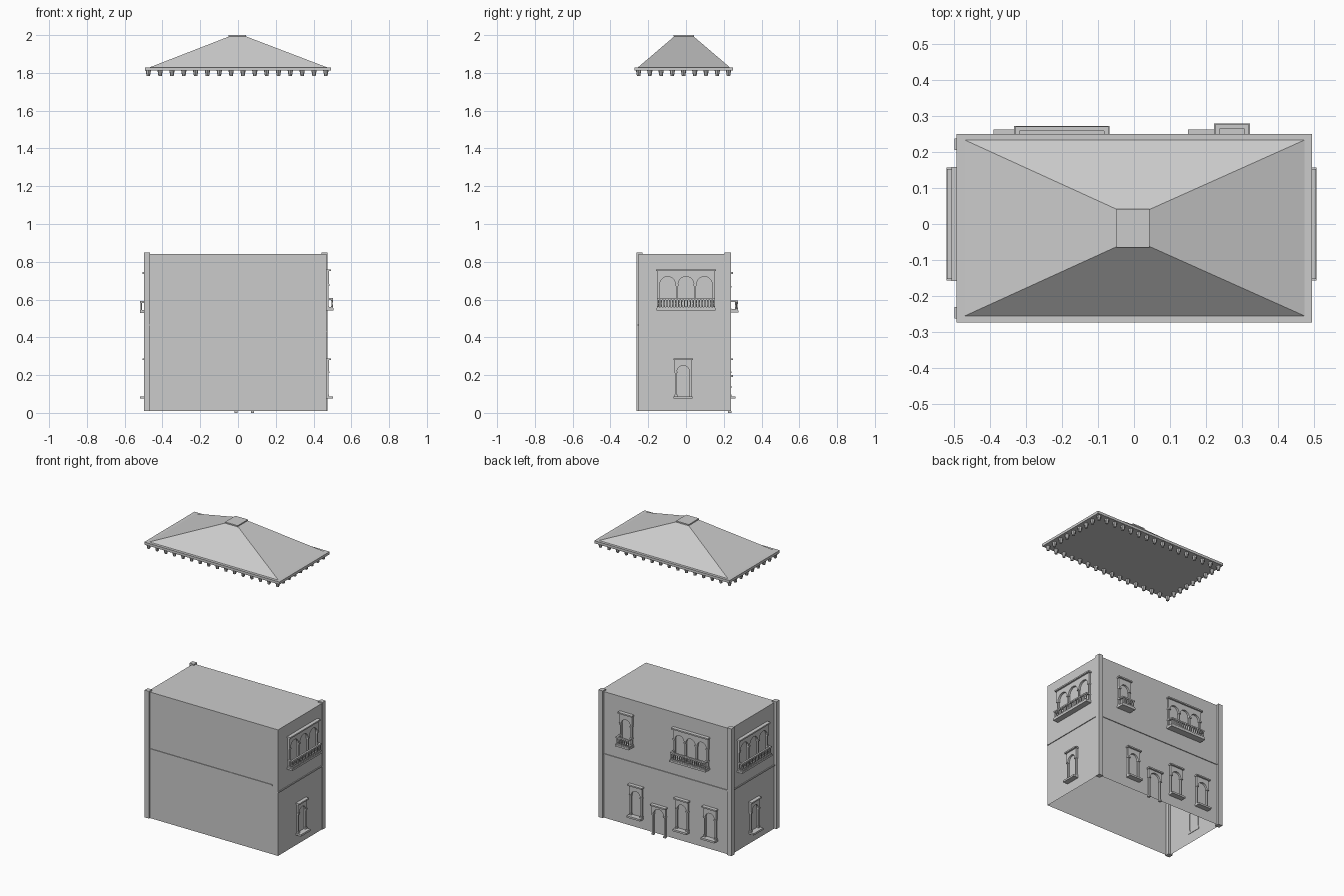
import bpy, bmesh
from math import pi, cos, sin
from mathutils import Matrix, Vector

if "Cube" in bpy.data.objects:
    bpy.data.objects.remove(bpy.data.objects["Cube"])

X0, X1, Y0, Y1 = -0.482, 0.468, -0.252, 0.226   # wall planes
Z0, Z1 = 0.01, 0.84


def box(bm, x0, x1, y0, y1, z0, z1):
    m = Matrix.Translation(((x0 + x1) / 2, (y0 + y1) / 2, (z0 + z1) / 2)) @ \
        Matrix.Diagonal((x1 - x0, y1 - y0, z1 - z0, 1))
    return bmesh.ops.create_cube(bm, size=1, matrix=m)["verts"]


def cone(bm, x, y, z0, z1, r0, r1, n=8):
    bmesh.ops.create_cone(bm, cap_ends=True, segments=n, radius1=r0, radius2=r1, depth=z1 - z0,
                          matrix=Matrix.Translation((x, y, (z0 + z1) / 2)))


def finish(bm, name, loc=(0, 0, 0), turn=0):
    bmesh.ops.recalc_face_normals(bm, faces=bm.faces[:])
    me = bpy.data.meshes.new(name)
    bm.to_mesh(me)
    bm.free()
    ob = bpy.data.objects.new(name, me)
    ob.location = loc
    ob.rotation_euler = (0, 0, turn)
    bpy.context.collection.objects.link(ob)
    return ob


def arcade(bm, half, n, spring, top, y0, y1, r):
    """Flat panel with n round arches cut out of its lower edge."""
    pitch = 2 * (half - 0.006) / n
    pts = [(half, top), (-half, top), (-half, spring)]
    for i in range(n):
        c = -half + 0.006 + pitch * (i + 0.5)
        pts += [(c - r * cos(pi * k / 10), spring + r * sin(pi * k / 10)) for k in range(11)]
    pts.append((half, spring))
    f = bm.faces.new([bm.verts.new((x, y0, z)) for x, z in pts])
    ex = bmesh.ops.extrude_face_region(bm, geom=[f])
    bmesh.ops.translate(bm, vec=(0, y1 - y0, 0),
                        verts=[v for v in ex["geom"] if isinstance(v, bmesh.types.BMVert)])
    return [-half + 0.006 + pitch * i for i in range(n + 1)]


def opening(name, loc, turn, half, n, bottom, top, spring, balcony=0.0, sill=0.036, frame=0.013):
    """Arched window or door; local x runs along the wall, local y points outwards."""
    bm = bmesh.new()
    r = (half - 0.006) / n - 0.007
    posts = arcade(bm, half, n, spring, top - 0.008, -0.003, frame, r)
    box(bm, -half - 0.006, half + 0.006, -0.003, frame + 0.011, top - 0.009, top)   # lintel
    for x in posts:                                                       # columns
        x = max(-half + 0.007, min(half - 0.007, x))
        box(bm, x - 0.005, x + 0.005, -0.003, frame - 0.002, bottom, spring)
        box(bm, x - 0.008, x + 0.008, -0.003, frame + 0.003, spring - 0.007, spring + 0.002)
        box(bm, x - 0.008, x + 0.008, -0.003, frame + 0.002, bottom, bottom + 0.01)
    if balcony:                                                           # balcony
        w = half + 0.004
        box(bm, -w, w, -0.003, balcony, bottom - 0.012, bottom)
        for z0, z1 in ((bottom, bottom + 0.006), (bottom + 0.043, bottom + 0.052)):
            box(bm, -w + 0.003, w - 0.003, balcony - 0.014, balcony - 0.002, z0, z1)
            for s in (-1, 1):
                box(bm, s * (w - 0.009) - 0.006, s * (w - 0.009) + 0.006, 0, balcony - 0.014, z0, z1)
        k = round(2 * half / 0.016)
        for i in range(k + 1):
            x = -w + 0.009 + i * (2 * w - 0.018) / k
            cone(bm, x, balcony - 0.008, bottom + 0.005, bottom + 0.024, 0.005, 0.003, 6)
            cone(bm, x, balcony - 0.008, bottom + 0.024, bottom + 0.044, 0.003, 0.005, 6)
    elif sill:                                                            # sill
        box(bm, -half - 0.004, half + 0.004, -0.003, sill, bottom - 0.012, bottom)
    return finish(bm, name, loc, turn)


# Hollow wall shell, open underneath
bm = bmesh.new()
box(bm, X0, X1, Y0, Y1, Z0, Z1)
bm.faces.ensure_lookup_table()
bmesh.ops.delete(bm, geom=[f for f in bm.faces if f.calc_center_median().z < Z0 + 0.001], context='FACES_ONLY')
finish(bm, "walls")

# Corner pilasters on three corners
bm = bmesh.new()
for x, y in ((-0.481, -0.246), (-0.481, 0.221), (0.457, 0.221)):
    box(bm, x - 0.016, x + 0.016, y - 0.016, y + 0.016, Z0, 0.848)
finish(bm, "corner_pilasters")

# Thin floor bands
bm = bmesh.new()
box(bm, X0, X1 - 0.04, Y0 - 0.004, Y0 + 0.002, 0.462, 0.469)
box(bm, X0, X1, Y1 - 0.002, Y1 + 0.005, 0.425, 0.433)
box(bm, X1 - 0.002, X1 + 0.005, Y0, Y1, 0.425, 0.433)
box(bm, X0 - 0.005, X0 + 0.002, Y0, Y1, 0.425, 0.433)
finish(bm, "floor_bands")

# Side windows
for side, wx, turn, dz in (("right", X1, -pi / 2, 0), ("left", X0, pi / 2, -0.015)):
    opening(side + "_ground_window", (wx, -0.015, 0), turn, 0.046, 1, 0.087, 0.288, 0.218)
    opening(side + "_triple_window", (wx, 0, dz), turn, 0.152, 3, 0.555, 0.76, 0.68, balcony=0.038)

# Back windows and door
for i, x in enumerate((0.2, -0.135, -0.34)):
    opening("back_ground_window_%d" % (i + 1), (x, Y1, 0), 0, 0.046, 1, 0.087, 0.288, 0.218)
opening("back_triple_window", (-0.2, Y1, 0), 0, 0.128, 3, 0.543, 0.745, 0.67, balcony=0.046)
opening("back_single_window", (0.272, Y1, 0), 0, 0.046, 1, 0.543, 0.745, 0.67, balcony=0.052)
opening("back_door", (0.033, Y1, 0), 0, 0.05, 1, 0.0, 0.2, 0.14, sill=0)

# Floating hipped roof: eave slab, slopes, cap
bm = bmesh.new()
box(bm, -0.492, 0.493, -0.273, 0.25, 1.812, 1.829)
for v in box(bm, -0.476, 0.48, -0.258, 0.236, 1.826, 1.994):
    if v.co.z > 1.9:
        v.co.x = -0.044 if v.co.x < 0 else 0.04
        v.co.y = -0.061 if v.co.y < 0 else 0.039
box(bm, -0.049, 0.043, -0.065, 0.042, 1.992, 2.0)
finish(bm, "roof")

# Tapered corbels below the eaves
bm = bmesh.new()
xs = [-0.475 + i * 0.94 / 15 for i in range(16)]
ys = [-0.251 + i * 0.476 / 8 for i in range(9)]
for x in xs:
    for y in (ys[0], ys[-1]):
        cone(bm, x, y, 1.784, 1.813, 0.009, 0.014)
for y in ys[1:-1]:
    for x in (xs[0], xs[-1]):
        cone(bm, x, y, 1.784, 1.813, 0.009, 0.014)
finish(bm, "eave_corbels")
